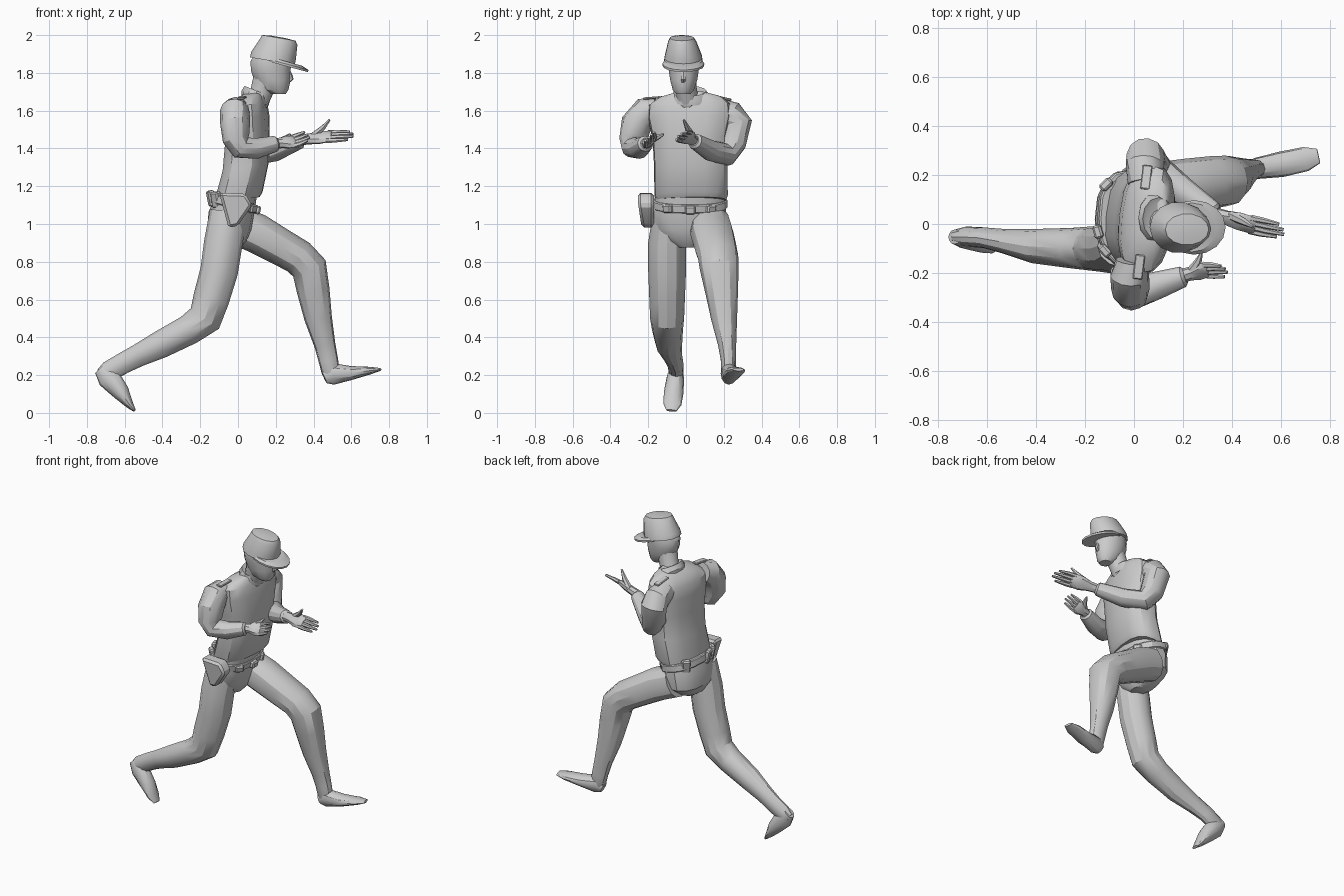
import bpy, bmesh, math
from mathutils import Vector as V


def finish(name, bm, angle=30):
    bmesh.ops.recalc_face_normals(bm, faces=bm.faces)
    me = bpy.data.meshes.new(name)
    bm.to_mesh(me)
    bm.free()
    ob = bpy.data.objects.new(name, me)
    bpy.context.collection.objects.link(ob)
    bpy.ops.object.select_all(action='DESELECT')
    ob.select_set(True)
    bpy.context.view_layer.objects.active = ob
    bpy.ops.object.shade_smooth_by_angle(angle=math.radians(angle))
    return ob


def loft(name, rings, ref=(0, 1, 0), axis=None, n=12, power=2.0):
    """Skin elliptical rings (x, y, z, radius along ref, radius across)."""
    bm = bmesh.new()
    pts = [V(r[:3]) for r in rings]
    loops = []
    for i, r in enumerate(rings):
        if axis:
            t = V(axis).normalized()
        else:
            a = (pts[i] - pts[i - 1]).normalized() if i else V()
            b = (pts[i + 1] - pts[i]).normalized() if i < len(pts) - 1 else V()
            t = (a + b).normalized()
        u = V(ref)
        u = (u - t * u.dot(t)).normalized()
        v = t.cross(u)
        loop = []
        for k in range(n):
            c, s = math.cos(2 * math.pi * k / n), math.sin(2 * math.pi * k / n)
            c = math.copysign(abs(c) ** (2 / power), c)
            s = math.copysign(abs(s) ** (2 / power), s)
            loop.append(bm.verts.new(pts[i] + u * c * r[3] + v * s * r[4]))
        loops.append(loop)
    for a, b in zip(loops, loops[1:]):
        for k in range(n):
            bm.faces.new((a[k], a[(k + 1) % n], b[(k + 1) % n], b[k]))
    bm.faces.new(loops[0])
    bm.faces.new(loops[-1])
    return finish(name, bm)


def box(name, loc, size, rot=(0, 0, 0), bevel=0.008):
    bm = bmesh.new()
    bmesh.ops.create_cube(bm, size=1)
    bmesh.ops.scale(bm, vec=size, verts=bm.verts)
    bmesh.ops.bevel(bm, geom=bm.edges[:], offset=bevel, segments=1, affect='EDGES')
    ob = finish(name, bm)
    ob.location, ob.rotation_euler = loc, rot
    return ob


def hand(name, wrist, fwd, side, length, width, thumb, curl):
    """Palm, four fanned fingers and a thumb."""
    w, f = V(wrist), V(fwd).normalized()
    s = V(side)
    s = (s - f * s.dot(f)).normalized()
    nrm = f.cross(s)
    L = length
    loft(name + "_palm", [(*(w + f * L * d), width * a, b) for d, a, b in
         ((-.1, .34, .029), (.1, .38, .026), (.3, .54, .024), (.5, .54, .018), (.56, .45, .011))],
         ref=s, n=8)
    for k in range(4):
        o = (k - 1.5) / 1.5
        tip = (.9, 1.0, .98, .9)[k]
        path = [w + f * L * d + s * width * o * sp + nrm * curl * c for d, sp, c in
                ((.47, .4, 0), (.72 * tip, .42, .35), (tip, .4, 1))]
        loft(f"{name}_finger_{k + 1}", [(*p, r, r) for p, r in zip(path, (.0135, .012, .007))],
             ref=nrm, n=6)
    t = V(thumb)
    base = w + f * L * .16 + s * width * .2
    mid = (base + t) / 2 + f * L * .04
    loft(name + "_thumb", [(*base, .02, .02), (*mid, .015, .015), (*t, .006, .006)], ref=nrm, n=6)


# Torso: jacket and pelvis
loft("jacket", [(-.003, .027, 1.125, .116, .188), (.004, .027, 1.15, .125, .196),
                (.04, .025, 1.3, .12, .195), (.05, .022, 1.45, .116, .2),
                (.05, .022, 1.56, .112, .225), (.05, .02, 1.63, .1, .22),
                (.06, .025, 1.67, .078, .17), (.08, .025, 1.695, .05, .08)],
     ref=(1, -.12, 0), axis=(-.15, 0, 1), n=16, power=2.5)
loft("trouser_seat", [(-.01, .02, 1.15, .11, .185), (-.035, .02, 1.06, .122, .198),
                      (-.045, .018, .97, .115, .19), (-.04, .01, .91, .085, .12),
                      (-.03, .01, .875, .045, .05)],
     ref=(1, 0, 0), axis=(0, 0, 1), n=14, power=2.3)

# Trailing leg and leading leg
loft("rear_leg", [(-.05, -.09, 1.06, .085, .1), (-.078, -.1, .9, .1, .102), (-.1, -.1, .75, .1, .1),
                  (-.143, -.1, .6, .094, .096), (-.175, -.1, .5, .09, .092),
                  (-.26, -.098, .44, .082, .08), (-.41, -.09, .362, .07, .073),
                  (-.53, -.07, .303, .05, .06), (-.61, -.056, .262, .042, .056),
                  (-.69, -.052, .215, .04, .056), (-.735, -.052, .2, .026, .03)])
loft("rear_foot", [(-.73, -.052, .235, .03, .036), (-.685, -.056, .188, .046, .062),
                   (-.62, -.065, .11, .052, .046), (-.575, -.072, .045, .048, .022),
                   (-.548, -.077, .012, .028, .008)])
loft("front_leg", [(-.02, .13, 1.0, .105, .105), (.1, .137, .95, .115, .105), (.22, .155, .882, .112, .098),
                   (.32, .17, .825, .107, .095), (.378, .176, .765, .103, .096),
                   (.398, .188, .65, .088, .087), (.425, .202, .5, .069, .073),
                   (.46, .218, .36, .048, .056), (.478, .224, .28, .04, .052),
                   (.492, .225, .21, .038, .048), (.495, .225, .18, .03, .03)], power=2.15)
loft("front_foot", [(.455, .222, .19, .028, .036), (.495, .226, .208, .043, .06),
                    (.6, .243, .211, .052, .037), (.7, .265, .224, .05, .02),
                    (.752, .277, .23, .03, .008)])

# Sleeves, shoulder first
loft("right_sleeve", [(-.01, -.15, 1.61, .065, .065), (-.017, -.21, 1.595, .08, .079),
                      (-.015, -.263, 1.53, .083, .079), (-.01, -.278, 1.45, .075, .072),
                      (.015, -.275, 1.405, .066, .063), (.1, -.248, 1.4, .056, .055),
                      (.2, -.215, 1.425, .043, .042), (.21, -.212, 1.427, .03, .03)])
loft("left_sleeve", [(.045, .16, 1.6, .07, .07), (.045, .235, 1.575, .078, .08),
                     (.048, .272, 1.53, .08, .08), (.065, .245, 1.43, .076, .074),
                     (.1, .21, 1.37, .068, .065), (.2, .132, 1.388, .058, .056),
                     (.325, .048, 1.438, .042, .042), (.335, .042, 1.442, .03, .03)],
     ref=(.62, .78, 0))

# Hands
hand("right_hand", (.215, -.206, 1.428), (.93, .22, .1), (-.1, .7, .7), .165, .08,
     (.275, -.118, 1.475), .03)
hand("left_hand", (.35, .033, 1.447), (.95, -.27, .12), (.2, .75, .65), .272, .085,
     (.485, -.012, 1.552), -.012)

# Head, neck and nose
loft("neck", [(.09, .015, 1.62, .06, .064), (.125, .002, 1.7, .06, .058), (.15, -.01, 1.78, .068, .062)],
     ref=(1, 0, 0), n=14)
loft("head", [(.216, -.014, 1.687, .036, .038), (.197, -.014, 1.71, .07, .058),
              (.182, -.012, 1.76, .096, .073), (.174, -.012, 1.81, .105, .081),
              (.173, -.014, 1.86, .107, .086), (.19, -.017, 1.94, .08, .07)],
     ref=(1, 0, 0), axis=(0, 0, 1), n=14)
loft("nose", [(.27, -.014, 1.815, .006, .008), (.276, -.014, 1.785, .014, .013),
              (.28, -.014, 1.765, .014, .014), (.27, -.014, 1.75, .006, .01)],
     ref=(1, 0, 0), axis=(0, 0, 1), n=6)

# Cap crown and visor
loft("cap_crown", [(.182, -.014, 1.862, .12, .105), (.188, -.014, 1.89, .12, .1),
                   (.216, -.02, 1.965, .1, .076), (.216, -.022, 1.985, .09, .064),
                   (.212, -.022, 1.991, .04, .03)],
     ref=(1, 0, 0), axis=(.17, 0, 1), n=14)
loft("cap_visor", [(.245, -.014, 1.838, .13, .11), (.245, -.014, 1.85, .133, .111),
                   (.235, -.014, 1.866, .108, .1)],
     ref=(1, 0, 0), axis=(.27, 0, 1), n=16)

# Collar and shoulder straps
loft("collar", [(.09, .026, 1.655, .078, .104), (.092, .026, 1.675, .08, .102),
                (.1, .022, 1.705, .07, .086), (.102, .02, 1.695, .058, .066)],
     ref=(1, 0, 0), axis=(.4, 0, 1), n=12)
for name, y, tilt in (("right_shoulder_strap", -.175, .08), ("left_shoulder_strap", .19, -.22)):
    box(name, (.02 if y < 0 else .05, y, 1.668), (.04, .1, .012), (tilt, 0, -.12), .004)

# Belt, pouches and holster
loft("belt", [(-.03, .022, 1.085, .12, .192), (-.028, .022, 1.09, .126, .198),
              (-.02, .022, 1.125, .126, .198), (-.018, .022, 1.13, .12, .192)],
     ref=(1, 0, 0), axis=(.25, 0, 1), n=16, power=2.4)
for i, deg in enumerate((-38, 0, 35, 135, 196, 222)):
    a = math.radians(deg)
    x, y = -.022 + .124 * math.cos(a), .022 + .19 * math.sin(a)
    back = deg > 90
    box(f"belt_pouch_{i + 1}", (x, y, 1.1 - .25 * x), (.035, .055, .085 if back else .045),
        (0, .2, a), .008)
bm = bmesh.new()
side = [bm.verts.new((x, -.17, z)) for x, z in
        ((-.1, 1.165), (.04, 1.16), (.075, 1.1), (.0, .99), (-.05, .98))]
face = bm.faces.new(side)
ext = bmesh.ops.extrude_face_region(bm, geom=[face])
for g in ext["geom"]:
    if isinstance(g, bmesh.types.BMVert):
        g.co.y -= .085 if g.co.z > 1.05 else .065
bmesh.ops.bevel(bm, geom=bm.edges[:], offset=.014, segments=1, affect='EDGES')
finish("holster", bm)
